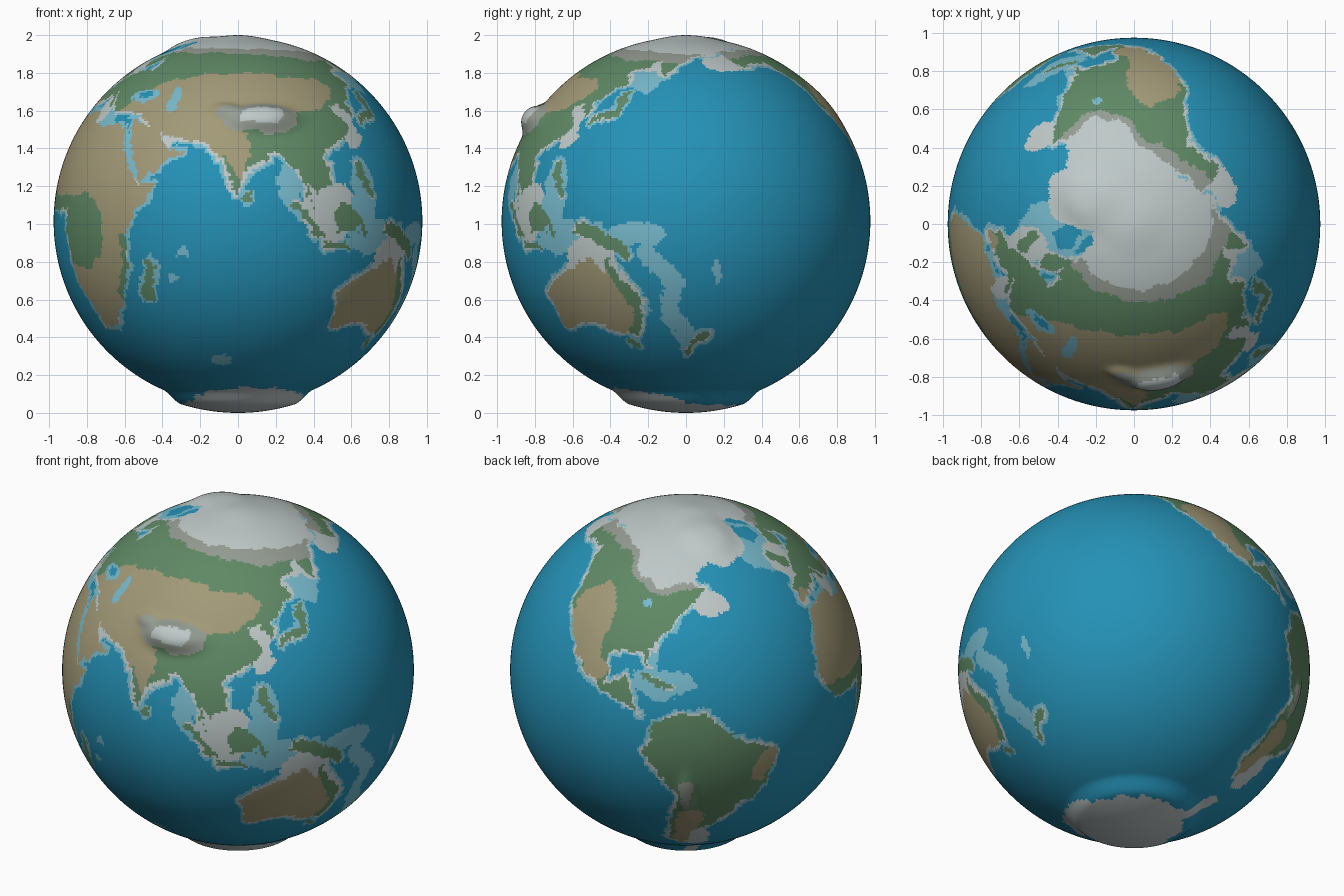
import bpy, math
from mathutils import Vector, noise

if "Cube" in bpy.data.objects:
    bpy.data.objects.remove(bpy.data.objects["Cube"])

NX, NY = 480, 240            # grid cells round and up the globe
STEP = 360 / NX
R, CZ, FRONT = 0.976, 1.014, 78
OCEAN, SHALLOW, PALE, ROCK, GREEN, DRY = range(6)
COLOURS = [("deep_ocean", (.018, .285, .47)), ("shallow_water", (.185, .49, .61)),
           ("ice_and_shelf", (.52, .58, .58)), ("bare_rock", (.30, .335, .29)),
           ("forest_green", (.115, .25, .13)), ("dry_tan", (.36, .32, .185))]
LAND, SEA = (GREEN, DRY, ROCK), (OCEAN, SHALLOW)
grid = [[OCEAN] * NX for _ in range(NY)]


def lat_of(j):
    return -90 + (j + .5) * STEP


def cos_lat(lat):
    return max(.12, math.cos(math.radians(lat)))


def outline(*p):
    """Cells inside an outline of lon, lat pairs."""
    pts, out = list(zip(p[0::2], p[1::2])), set()
    for j in range(NY):
        lat = lat_of(j)
        xs = sorted(a[0] + (lat - a[1]) / (b[1] - a[1]) * (b[0] - a[0])
                    for a, b in zip(pts, pts[1:] + pts[:1]) if (a[1] > lat) != (b[1] > lat))
        for x0, x1 in zip(xs[0::2], xs[1::2]):
            out.update((j, i % NX) for i in range(round(x0 / STEP), round(x1 / STEP)))
    return out


def blob(x, y, a, b):
    """Cells in an ellipse of half width a and half height b degrees."""
    out = set()
    for j in range(max(0, int((y - b + 90) / STEP)), min(NY, int((y + b + 90) / STEP) + 1)):
        w = 1 - ((lat_of(j) - y) / b) ** 2
        if w > 0:
            w = a * math.sqrt(w)
            out.update((j, i % NX) for i in range(round((x - w) / STEP), round((x + w) / STEP)))
    return out


def strip(w, *p):
    """Cells within w degrees of a path of lon, lat pairs."""
    pts, out = list(zip(p[0::2], p[1::2])), set()
    for a, b in zip(pts, pts[1:]):
        n = int(math.dist(a, b)) + 1
        for k in range(n + 1):
            x, y = (a[m] + (b[m] - a[m]) * k / n for m in (0, 1))
            out |= blob(x, y, w / cos_lat(y), w)
    return out


def paint(colour, own, on=None, shelf=0):
    """Colour cells, optionally only over some colours, with a shallow rim."""
    for j, i in own:
        if on is None or grid[j][i] in on:
            grid[j][i] = colour
    for j, i in own if shelf else ():
        if all(n in own for n in ((j + 1, i), (j - 1, i), (j, (i + 1) % NX), (j, (i - 1) % NX))):
            continue
        wide = shelf * (1 + .8 * noise.noise(Vector((i * .06, j * .06, 3)))) / STEP
        c, n = cos_lat(lat_of(j)), int(wide + 2)
        for dj in range(-n, n + 1):
            for di in range(-int(n / c), int(n / c) + 1):
                jj, ii, d = j + dj, (i + di) % NX, math.hypot(dj, di * c)
                if 0 <= jj < NY and d < wide + 1.2 and grid[jj][ii] in SEA:
                    grid[jj][ii] = PALE if d < wide else SHALLOW


# shallow seas: ocean ridges, Caribbean, North Atlantic, Mediterranean, East Indies
paint(SHALLOW, strip(3.5, 146, -4, 158, -4) | strip(3, 156, -10, 165, -20, 162, -28, 170, -42))
paint(SHALLOW, blob(-75, 20, 12, 5) | blob(-6, 64, 20, 13) | blob(20, 36, 17, 5))
paint(SHALLOW, blob(122, 10, 5, 11) | blob(95, 13, 4, 8) | blob(125, -4, 10, 6) | blob(148, 52, 9, 7))
paint(SHALLOW, blob(56, -18, 1.5, 1.5) | blob(60, -10, 1.5, 1.5) | blob(70, -49, 4, 2.5) | blob(178, -16, 2, 4))
paint(OCEAN, blob(-2, 69, 10, 4.5) | blob(28, 34, 4, 1.5))
# broad continental shelves
paint(PALE, blob(108, 3, 10, 10) | blob(136, -11, 9, 6) | blob(121, 32, 5, 9))
paint(PALE, blob(190, 59, 12, 5) | blob(148, 58, 9, 3) | blob(-1, 54, 9, 8))
paint(PALE, blob(-56, 47, 9, 5) | blob(-62, -47, 6, 9) | blob(14, 38, 5, 6) | blob(52, 27, 4, 3))

# Africa and Madagascar
paint(DRY, outline(-6, 36, 10, 37, 12, 32, 33, 31, 43, 12, 51, 12, 40, -4, 40, -15, 33, -27, 27, -34, 19, -35,
                   12, -17, 9, 4, -8, 4, -17, 15, -10, 31), shelf=.6)
paint(GREEN, blob(18, -3, 13, 12) | strip(2.5, -12, 7, 10, 6) | strip(1.5, 39, -5, 39, -16, 34, -23), on=LAND)
paint(GREEN, strip(1.8, 49, -14, 46, -24), shelf=.6)
# Eurasia
paint(GREEN, outline(-9, 37, -9, 44, -2, 47, 8, 54, 22, 55, 28, 60, 22, 61, 24, 65, 13, 56, 6, 59, 6, 62, 25, 71,
                     70, 71, 104, 77, 140, 72, 190, 66, 164, 60, 157, 51, 155, 60, 136, 54, 140, 48, 128, 40,
                     127, 35, 122, 40, 118, 38, 122, 30, 108, 21, 109, 12, 104, 9, 100, 13, 103, 2, 98, 16,
                     91, 22, 80, 15, 77.5, 8, 73, 20, 66, 25, 57, 26, 48, 30, 36, 36, 27, 37, 22, 37,
                     13, 45, 0, 40), shelf=1.1)
paint(GREEN, strip(1, 11, 44, 16, 39), shelf=.4)
paint(DRY, outline(35, 33, 48, 31, 52, 24, 59, 22, 44, 12.5), shelf=.3)
# dry belt of inner Asia, India and Iberia
paint(DRY, outline(24, 36, 30, 43, 45, 50, 58, 53, 90, 53, 118, 50, 124, 46, 113, 37, 104, 37, 80, 30, 82, 24, 80, 11,
                   73, 21, 36, 28) | blob(-5, 39, 4, 3), on=LAND)
# Black Sea, Caspian Sea and Red Sea
paint(SHALLOW, blob(34, 43, 7, 2.5) | blob(51, 42, 2.5, 5) | strip(1, 35, 28, 42, 14))
paint(OCEAN, blob(34, 43, 4, 1))
# islands, as strips along their length
for w, *path in ((2, -4, 57, -1, 52), (1.3, 131, 33, 139, 36, 142, 43), (1.2, 121, 18, 125, 8),
                 (1.4, 96, 5, 104, -4), (.8, 106, -7, 115, -8), (1, 120, 0, 121, -4),
                 (2, 133, -2, 141, -5, 148, -9), (1.3, 175, -38, 168, -45), (.8, -83, 22, -71, 19)):
    paint(GREEN, strip(w, *path), shelf=.7)
paint(GREEN, blob(114, 1, 4.5, 4.5) | blob(81, 7.5, 1, 1.5) | blob(146, -42, 2, 1.5), shelf=.4)
# Australia with its green eastern rim
paint(DRY, outline(114, -22, 129, -14, 136, -12, 140, -17, 142, -11, 153, -26, 149, -38, 140, -37, 131, -32,
                   116, -35), shelf=1.3)
paint(GREEN, strip(2.5, 143, -12, 147, -20, 153, -28, 148, -38), on=LAND)
# North America with its dry west
paint(GREEN, outline(-168, 66, -128, 70, -95, 71, -85, 66, -93, 58, -80, 52, -77, 61, -56, 52, -66, 46, -76, 36,
                     -81, 31, -80, 25, -84, 30, -97, 28, -96, 18, -88, 21, -84, 11, -78, 8, -95, 15, -106, 21,
                     -112, 28, -124, 40, -124, 48, -137, 59, -157, 57), shelf=1)
paint(DRY, blob(-110, 37, 11, 13) | strip(4, -108, 30, -101, 22), on=LAND)
paint(SHALLOW, blob(-86, 46, 3, 1.5))
# South America
paint(GREEN, outline(-77, 8, -62, 11, -50, 0, -35, -6, -40, -21, -48, -27, -57, -37, -65, -42, -68, -54, -75, -48,
                     -70, -19, -81, -5), shelf=.9)
paint(DRY, strip(3, -37, -6, -42, -13) | strip(4, -65, -31, -68, -49), on=LAND)

# frozen north: southern edge of the ice, with a rock belt on the land below it
EDGE = [(-180, 64), (-145, 70), (-108, 66), (-92, 55), (-78, 53), (-62, 56), (-52, 62), (-40, 59), (-16, 64),
        (-5, 77), (12, 76), (22, 70), (110, 69), (180, 64)]
for i in range(NX):
    lon = (i * STEP + 180) % 360 - 180
    (x0, y0), (x1, y1) = next((a, b) for a, b in zip(EDGE, EDGE[1:]) if a[0] <= lon <= b[0])
    ice = y0 + (y1 - y0) * (lon - x0) / (x1 - x0)
    belt = 3.5 + 3 * max(0, math.cos(math.radians(lon - 160)))
    # Antarctic coast: nearer the equator on the eastern side
    south = -71 + 4.5 * math.cos(math.radians(lon - 95)) - 2 * math.cos(math.radians(2 * lon))
    for j in range(NY):
        lat = lat_of(j)
        if lat > ice or lat < south:
            grid[j][i] = PALE
        elif lat > ice - belt and grid[j][i] in LAND:
            grid[j][i] = ROCK
paint(PALE, strip(2, -66, -74, -60, -64))

# raised ground: lon, lat, half width, half height, rise
BUMPS = [(87, 33.5, 10, 4.5, .06), (73, 37, 4, 2.5, .02), (-67, -20, 2.8, 8, .02), (-41, 73, 8, 9, .025),
         (-109, 40, 8, 10, .006)]


def ramp(t):
    t = max(0, min(1, t))
    return t * t * (3 - 2 * t)


def height(lon, lat):
    h = .038 * ramp((-lat - 66) / 7) + .01 * ramp((lat - 78) / 12)
    for x, y, a, b, top in BUMPS:
        dx = ((lon - x + 180) % 360 - 180) * math.cos(math.radians(lat)) / a
        d = dx * dx + ((lat - y) / b) ** 2
        if d < 6:
            h += top * math.exp(-d ** 1.5)
    return h


def direction(lon, lat):
    a, b = math.radians(lon - FRONT), math.radians(lat)
    return Vector((math.cos(b) * math.sin(a), -math.cos(b) * math.cos(a), math.sin(b)))


# globe mesh: two poles and the rings between them
verts = [(0, 0, CZ - R - height(0, -90))]
for j in range(1, NY):
    for i in range(NX):
        lon, lat = i * STEP, -90 + j * STEP
        p = direction(lon, lat) * (R + height(lon, lat))
        verts.append((p.x, p.y, p.z + CZ))
verts.append((0, 0, CZ + R + height(0, 90)))
faces, colours = [], []
for j in range(NY):
    for i in range(NX):
        n = (i + 1) % NX
        lo, hi = 1 + (j - 1) * NX, 1 + j * NX
        faces.append((0, hi + n, hi + i) if j == 0 else (lo + i, lo + n, len(verts) - 1) if j == NY - 1
                     else (lo + i, lo + n, hi + n, hi + i))
        # ragged coastlines: look the colour up at a slightly shifted spot
        lon, lat = (i + .5) * STEP, lat_of(j)
        p = direction(lon, lat) * 12
        side = p + Vector((50, 0, 0))
        lon += (1.6 * noise.noise(p) + .8 * noise.noise(p * 2.5)) / cos_lat(lat)
        lat += 1.6 * noise.noise(side) + .8 * noise.noise(side * 2.5)
        c = grid[max(0, min(NY - 1, int((lat + 90) / STEP)))][int(lon % 360 / STEP) % NX]
        if c in LAND:
            h = height(lon, lat)
            c = PALE if h > .044 else ROCK if h > .012 else c
        colours.append(c)

mesh = bpy.data.meshes.new("globe")
mesh.from_pydata(verts, [], faces)
for name, rgb in COLOURS:
    mat = bpy.data.materials.new(name)
    mat.diffuse_color = (*rgb, 1)
    mat.use_nodes = True
    mat.node_tree.nodes["Principled BSDF"].inputs["Base Color"].default_value = mat.diffuse_color
    mesh.materials.append(mat)
mesh.polygons.foreach_set("material_index", colours)
mesh.polygons.foreach_set("use_smooth", [True] * len(faces))
mesh.update()
globe = bpy.data.objects.new("globe", mesh)
bpy.context.collection.objects.link(globe)
